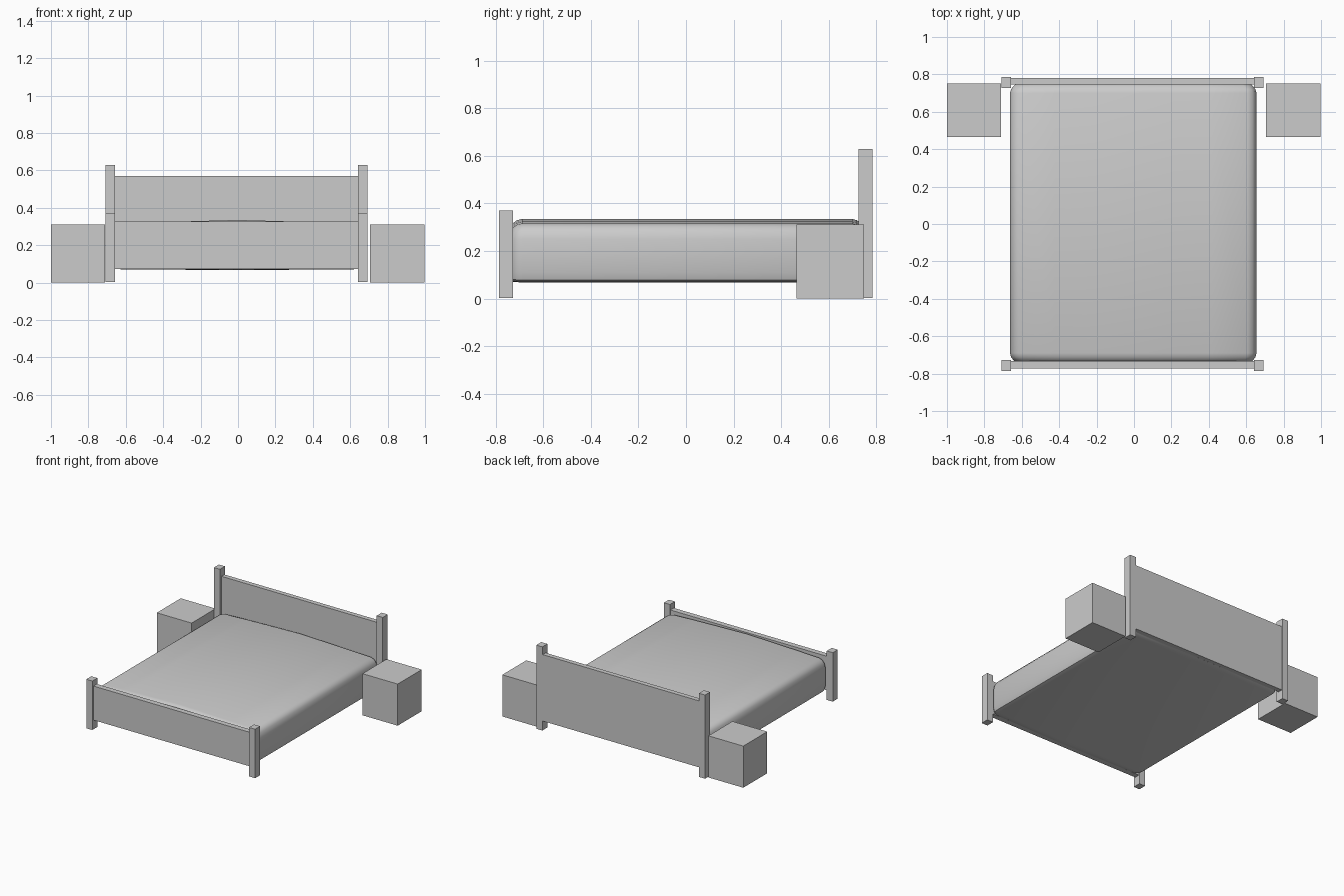
import bpy, bmesh

if "Cube" in bpy.data.objects:
    bpy.data.objects.remove(bpy.data.objects["Cube"])


def box(name, x0, x1, y0, y1, z0, z1):
    bpy.ops.mesh.primitive_cube_add(
        size=1, location=((x0 + x1) / 2, (y0 + y1) / 2, (z0 + z1) / 2))
    ob = bpy.context.object
    ob.name = name
    ob.scale = (x1 - x0, y1 - y0, z1 - z0)
    bpy.ops.object.transform_apply(location=False, rotation=False, scale=True)
    return ob


# Bedside cubes
for side, x0, x1 in (("left", -1.0, -0.711), ("right", 0.706, 0.998)):
    box(side + "_nightstand", x0, x1, 0.466, 0.75, 0.0, 0.312)

# Corner posts: short at the foot, tall at the head
for side, x0, x1 in (("left", -0.708, -0.658), ("right", 0.642, 0.692)):
    box(side + "_foot_post", x0, x1, -0.786, -0.727, 0.003, 0.37)
    box(side + "_head_post", x0, x1, 0.726, 0.785, 0.003, 0.63)

# Panels spanning the posts
box("footboard", -0.659, 0.643, -0.772, -0.732, 0.072, 0.327)
box("headboard", -0.659, 0.643, 0.745, 0.78, 0.072, 0.57)

# Mattress: crowned cross-section lofted along y, tucked in at both ends
half = [(0.0, 0.068), (0.62, 0.07), (0.648, 0.078), (0.659, 0.11), (0.659, 0.25),
        (0.652, 0.285), (0.637, 0.305), (0.61, 0.316), (0.42, 0.323), (0.22, 0.329)]
profile = half + [(0.0, 0.335)] + [(-x, z) for x, z in reversed(half[1:])]
stations = [(-0.74, 0.035), (-0.728, 0.018), (-0.712, 0.006), (-0.69, 0.0),
            (0.70, 0.0), (0.72, 0.006), (0.737, 0.018), (0.75, 0.035)]
bm = bmesh.new()
rings = []
for y, d in stations:
    ring = []
    for x, z in profile:
        inset = d * (x / 0.659)
        drop = d if z > 0.28 else -0.1 * d if z < 0.08 else 0
        ring.append(bm.verts.new((x - inset - 0.004, y, z - drop)))
    rings.append(ring)
n = len(profile)
for a, b in zip(rings, rings[1:]):
    for i in range(n):
        j = (i + 1) % n
        bm.faces.new((a[i], a[j], b[j], b[i]))
bm.faces.new(rings[0])
bm.faces.new(rings[-1])
bmesh.ops.recalc_face_normals(bm, faces=bm.faces)
mesh = bpy.data.meshes.new("mattress")
bm.to_mesh(mesh)
bm.free()
mattress = bpy.data.objects.new("mattress", mesh)
bpy.context.collection.objects.link(mattress)
bpy.ops.object.select_all(action='DESELECT')
mattress.select_set(True)
bpy.context.view_layer.objects.active = mattress
bpy.ops.object.shade_smooth_by_angle(angle=0.7)
